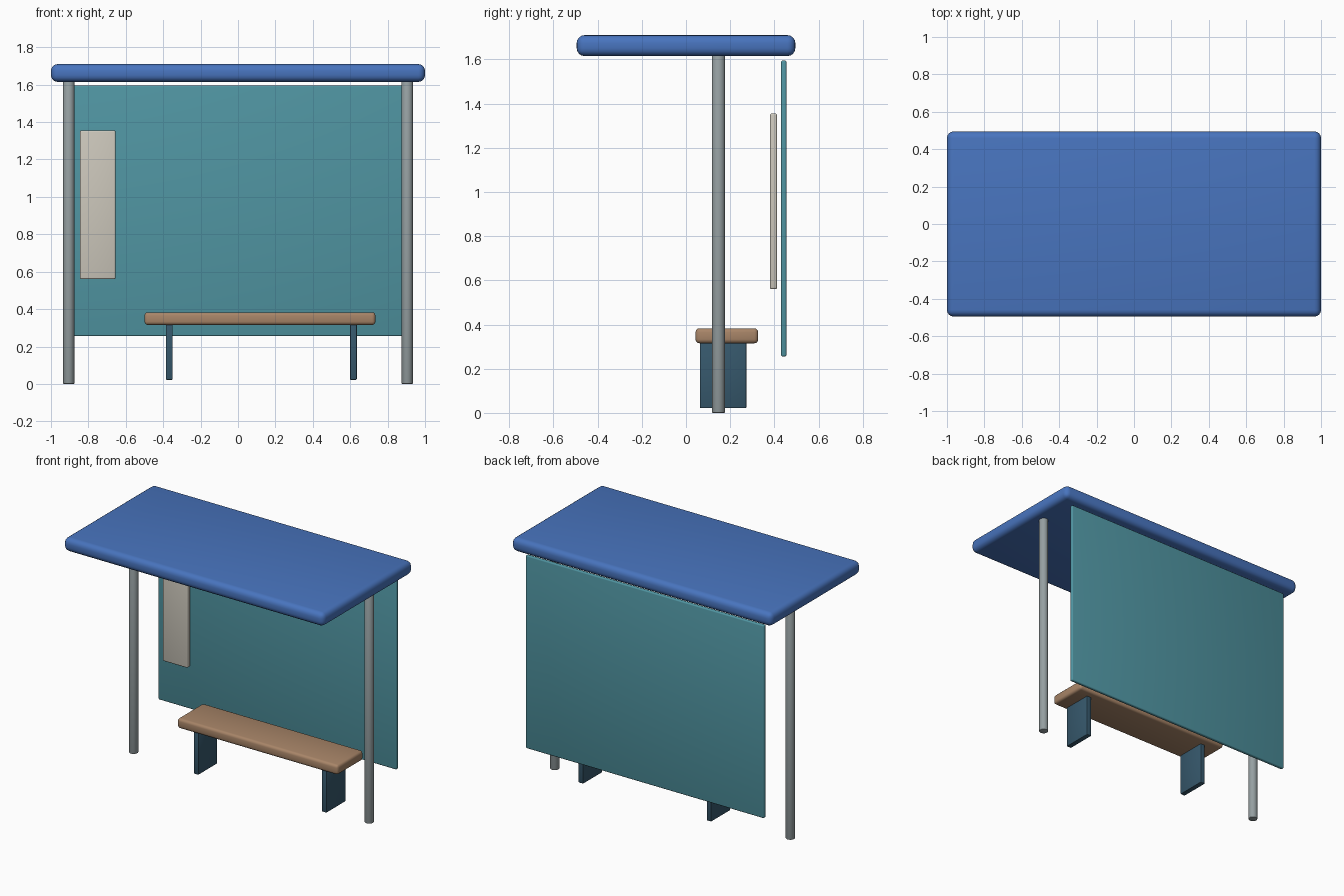
import bpy
import bmesh
from mathutils import Matrix, Vector

default = bpy.data.objects.get("Cube")
if default:
    bpy.data.objects.remove(default, do_unlink=True)


def material(name, rgb):
    # sRGB bytes to linear colour
    lin = [((c / 255 + 0.055) / 1.055) ** 2.4 for c in rgb] + [1.0]
    mat = bpy.data.materials.new(name)
    mat.use_nodes = True
    mat.diffuse_color = lin
    bsdf = mat.node_tree.nodes["Principled BSDF"]
    bsdf.inputs["Base Color"].default_value = lin
    bsdf.inputs["Roughness"].default_value = 0.6
    return mat


BLUE = material("roof blue", (72, 116, 190))
TEAL = material("panel teal", (80, 149, 162))
GREY = material("post grey", (150, 160, 162))
CREAM = material("board cream", (205, 200, 188))
WOOD = material("bench wood", (168, 133, 104))
SLATE = material("leg slate", (54, 88, 108))


def finish(name, bm, mat, bevel, segments):
    mesh = bpy.data.meshes.new(name)
    bm.to_mesh(mesh)
    bm.free()
    mesh.materials.append(mat)
    obj = bpy.data.objects.new(name, mesh)
    bpy.context.collection.objects.link(obj)
    mod = obj.modifiers.new("rounded edges", "BEVEL")
    mod.width = bevel
    mod.segments = segments
    mod.limit_method = "ANGLE"
    mod.angle_limit = 0.9
    bpy.ops.object.select_all(action="DESELECT")
    obj.select_set(True)
    bpy.context.view_layer.objects.active = obj
    bpy.ops.object.modifier_apply(modifier=mod.name)
    bpy.ops.object.shade_smooth_by_angle()
    return obj


def box(name, low, high, mat, bevel, segments=3):
    low, high = Vector(low), Vector(high)
    bm = bmesh.new()
    bmesh.ops.create_cube(bm, size=1)
    bmesh.ops.scale(bm, vec=high - low, verts=bm.verts)
    bmesh.ops.translate(bm, vec=(low + high) / 2, verts=bm.verts)
    return finish(name, bm, mat, bevel, segments)


def post(name, x, y, radius, height):
    bm = bmesh.new()
    bmesh.ops.create_cone(bm, cap_ends=True, segments=32, radius1=radius,
                          radius2=radius, depth=height,
                          matrix=Matrix.Translation((x, y, height / 2)))
    return finish(name, bm, GREY, 0.004, 2)


# Roof slab and rear wall panel
box("roof", (-1, -0.495, 1.615), (1, 0.495, 1.71), BLUE, 0.036, 4)
box("back_panel", (-0.915, 0.43, 0.255), (0.915, 0.455, 1.595), TEAL, 0.008)

# Notice board in front of the panel
box("notice_board", (-0.845, 0.38, 0.56), (-0.655, 0.412, 1.355), CREAM, 0.008)

# Supporting posts
for side, x in (("right", -0.905), ("left", 0.905)):
    post(side + "_post", x, 0.147, 0.03, 1.62)

# Bench seat with two slab legs
box("bench_seat", (-0.5, 0.043, 0.315), (0.735, 0.327, 0.383), WOOD, 0.018)
for side, x in (("right", -0.367), ("left", 0.617)):
    box(side + "_bench_leg", (x - 0.018, 0.063, 0.022), (x + 0.018, 0.273, 0.32), SLATE, 0.004, 2)
